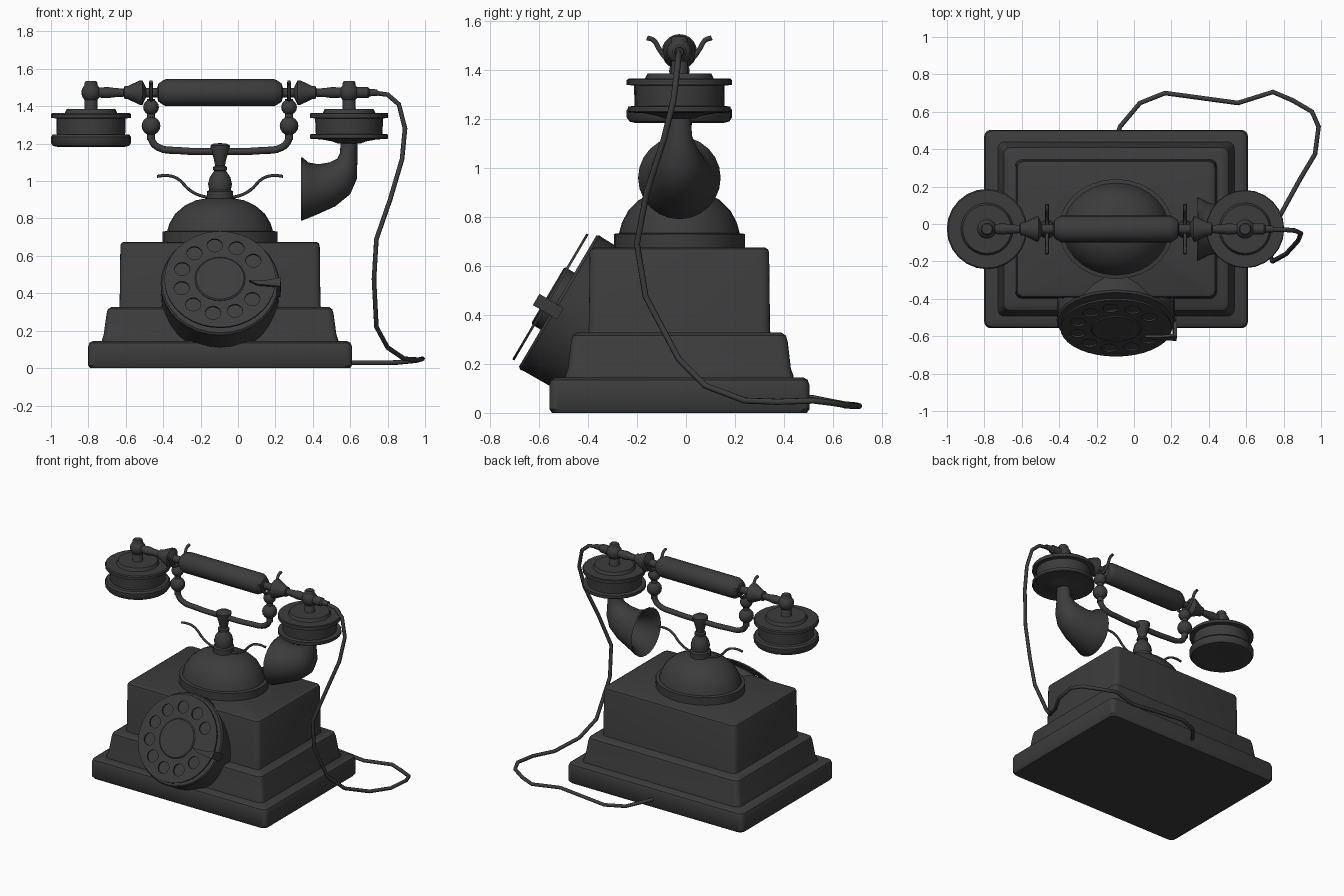
import bpy, bmesh
from math import sin, cos, pi, radians
from mathutils import Matrix, Vector

if "Cube" in bpy.data.objects:
    bpy.data.objects.remove(bpy.data.objects["Cube"])

CX, CY = -0.096, -0.027          # centre of the body
mat = bpy.data.materials.new("dark_bakelite")
mat.diffuse_color = (0.045, 0.045, 0.045, 1)
mat.use_nodes = True
mat.node_tree.nodes["Principled BSDF"].inputs["Base Color"].default_value = mat.diffuse_color


def finish(ob, angle=35):
    bpy.ops.object.select_all(action='DESELECT')
    ob.select_set(True)
    bpy.context.view_layer.objects.active = ob
    if ob.type == 'CURVE':
        bpy.ops.object.convert(target='MESH')
        ob = bpy.context.view_layer.objects.active
    ob.data.materials.clear()
    ob.data.materials.append(mat)
    bpy.ops.object.shade_smooth_by_angle(angle=radians(angle))
    return ob


def loft(name, rings, matrix=Matrix()):
    """Bridge a list of equal-length point rings and cap both ends."""
    bm = bmesh.new()
    loops = [[bm.verts.new(p) for p in ring] for ring in rings]
    n = len(loops[0])
    for a, b in zip(loops, loops[1:]):
        for i in range(n):
            j = (i + 1) % n
            bm.faces.new((a[i], a[j], b[j], b[i]))
    bm.faces.new(loops[0])
    bm.faces.new(loops[-1])
    bmesh.ops.recalc_face_normals(bm, faces=bm.faces)
    me = bpy.data.meshes.new(name)
    bm.to_mesh(me)
    bm.free()
    ob = bpy.data.objects.new(name, me)
    ob.matrix_world = matrix
    bpy.context.collection.objects.link(ob)
    return finish(ob)


def lathe(name, prof, matrix=Matrix(), n=24, sy=1.0):
    """Turn (radius, height) pairs about local z."""
    return loft(name, [[(r * cos(2 * pi * i / n), sy * r * sin(2 * pi * i / n), z)
                        for i in range(n)] for r, z in prof], matrix)


def ball(name, x, z, r):
    prof = [(r * sin(a), -r * cos(a)) for a in (pi * (k + .15) / 8.3 for k in range(9))]
    return lathe(name, prof, Matrix.Translation((x, CY, z)), 16)


def tube(name, pts, r, smooth=True):
    cu = bpy.data.curves.new(name, 'CURVE')
    cu.dimensions = '3D'
    cu.bevel_depth, cu.bevel_resolution, cu.use_fill_caps = r, 2, True
    if smooth:
        sp = cu.splines.new('BEZIER')
        sp.bezier_points.add(len(pts) - 1)
        sp.resolution_u = 4
        for bp, p in zip(sp.bezier_points, pts):
            bp.co = p
            bp.handle_left_type = bp.handle_right_type = 'AUTO'
    else:
        sp = cu.splines.new('POLY')
        sp.points.add(len(pts) - 1)
        for q, p in zip(sp.points, pts):
            q.co = (*p, 1)
    ob = bpy.data.objects.new(name, cu)
    bpy.context.collection.objects.link(ob)
    return finish(ob, 60)


def rounded_rect(hx, hy, z, r=0.035, seg=4):
    out = []
    for k, (sx, sy) in enumerate(((1, 1), (-1, 1), (-1, -1), (1, -1))):
        for i in range(seg + 1):
            a = pi / 2 * (k + i / seg)
            out.append((sx * (hx - r) + r * cos(a), sy * (hy - r) + r * sin(a), z))
    return out


# Stepped body
at_body = Matrix.Translation((CX, CY, 0))
tiers = {
    "base_plinth": [(.695, .52, 0), (.705, .53, .015), (.705, .53, .115), (.698, .523, .135),
                    (.68, .505, .145)],
    "middle_tier": [(.632, .466, .12), (.632, .466, .15), (.622, .455, .18), (.607, .442, .29),
                    (.60, .435, .315), (.58, .415, .328)],
    "upper_box": [(.545, .378, .3), (.537, .37, .335), (.533, .366, .655), (.528, .361, .668),
                  (.515, .348, .675)]}
for name, prof in tiers.items():
    loft(name, [rounded_rect(*p) for p in prof], at_body)

# Oval dome and its pedestal
lathe("dome", [(.307, .66), (.307, .73), (.283, .733), (.27, .775), (.24, .825), (.19, .868),
               (.13, .897), (.06, .91), (.002, .912)], at_body, 28, .87)
lathe("pedestal", [(.07, .89), (.07, .945), (.058, .952), (.064, .985), (.055, 1.02), (.032, 1.055),
                   (.038, 1.06), (.038, 1.075), (.026, 1.082), (.034, 1.12), (.052, 1.18),
                   (.052, 1.19), (.035, 1.20), (.002, 1.203)], at_body, 16)
half = [(.337, 1.025), (.29, 1.03), (.23, 1.015), (.16, .95), (.09, .918)]
tube("wire_ornament", [(CX - d, CY, z) for d, z in half] + [(CX, CY, .912)] +
     [(CX + d, CY, z) for d, z in reversed(half)], .008)

# Cradle: U-shaped arm, balls and forks
half = [(.369, 1.28), (.366, 1.22), (.33, 1.18), (.22, 1.163)]
tube("cradle_arm", [(CX - d, CY, z) for d, z in half] + [(CX, CY, 1.158)] +
     [(CX + d, CY, z) for d, z in reversed(half)], .019)
prong = [(.132, 1.53), (.105, 1.52), (.083, 1.485), (.05, 1.445)]
for side, s in (("left", -1), ("right", 1)):
    x = CX + s * .369
    ball("cradle_lower_ball_" + side, x, 1.295, .05)
    ball("cradle_upper_ball_" + side, x, 1.395, .042)
    lathe("cradle_pin_" + side, [(.022, 1.22), (.022, 1.44)], Matrix.Translation((x, CY, 0)), 12)
    tube("cradle_fork_" + side, [(x, CY - d, z) for d, z in prong] + [(x, CY, 1.432)] +
         [(x, CY + d, z) for d, z in reversed(prong)], .010)

# Handset bar turned about x
half = [(.072, .29), (.066, .304), (.048, .33), (.025, .336), (.025, .395), (.066, .415),
        (.066, .428), (.034, .495), (.034, .51), (.022, .515), (.024, .56), (.03, .6), (.024, .69)]
axis_x = Matrix.Translation((CX, CY, 1.473)) @ Matrix.Rotation(pi / 2, 4, 'Y')
lathe("handset_bar", [(r, -h) for r, h in reversed(half)] + half, axis_x, 20)
for side, s in (("left", -1), ("right", 1)):
    x = CX + s * .69
    ball("handset_ball_" + side, x, 1.473, .052)
    lathe("ball_post_" + side, [(.045, 1.37), (.034, 1.39), (.034, 1.525), (.028, 1.535)],
          Matrix.Translation((x, CY, 0)), 14)
lathe("cord_socket", [(.03, .69), (.03, .79), (.02, .80), (.017, .842)], axis_x, 12)

# Receiver and transmitter capsules
lathe("receiver", [(.13, 1.385), (.14, 1.363), (.208, 1.363), (.215, 1.357), (.215, 1.338),
                   (.185, 1.335), (.183, 1.25), (.205, 1.248), (.215, 1.235), (.215, 1.205),
                   (.203, 1.188), (.18, 1.183), (.12, 1.19), (.002, 1.195)],
      Matrix.Translation((CX - .69, CY, 0)))
lathe("transmitter", [(.13, 1.385), (.14, 1.365), (.205, 1.365), (.209, 1.36), (.209, 1.338),
                      (.182, 1.335), (.178, 1.252), (.209, 1.25), (.209, 1.23), (.203, 1.225),
                      (.15, 1.223), (.09, 1.212), (.06, 1.2), (.002, 1.2)],
      Matrix.Translation((CX + .69, CY, 0)))

# Mouth horn: pairs of inner and outer outline points, folding back inside the bell
horn = [(.548, 1.225, .638, 1.225), (.546, 1.15, .638, 1.10), (.53, 1.12, .635, 1.01),
        (.49, 1.10, .60, .93), (.43, 1.09, .52, .865), (.375, 1.10, .42, .82),
        (.345, 1.127, .345, .79), (.338, 1.127, .338, .79), (.375, 1.08, .385, .835),
        (.44, 1.06, .46, .87), (.50, 1.06, .54, .93), (.55, 1.07, .575, 1.03)]
rings = []
for xa, za, xb, zb in horn:
    c = Vector(((xa + xb) / 2, CY, (za + zb) / 2))
    p = Vector((xb, CY, zb)) - c
    q = Vector((0, p.length, 0))
    rings.append([c + p * cos(2 * pi * i / 24) + q * sin(2 * pi * i / 24) for i in range(24)])
loft("mouth_horn", rings)

# Tilted dial: local x right, y up the face, z outward
dial = Matrix(((1, 0, 0, CX), (0, .508, -.861, -.553), (0, .861, .508, .473), (0, 0, 0, 1)))
lathe("dial_housing", [(.312, -.33), (.316, -.06), (.318, -.045), (.31, -.034), (.002, -.034)],
      dial, 32)
lathe("dial_spindle", [(.135, -.04), (.135, .008), (.128, .013), (.002, .013)], dial, 28)
cu = bpy.data.curves.new("finger_wheel", 'CURVE')
cu.dimensions, cu.fill_mode, cu.extrude = '2D', 'BOTH', .005


def circle(cx, cy, r, n):
    sp = cu.splines.new('POLY')
    sp.points.add(n - 1)
    sp.use_cyclic_u = True
    for i, pt in enumerate(sp.points):
        pt.co = (cx + r * cos(2 * pi * i / n), cy + r * sin(2 * pi * i / n), 0, 1)


circle(0, 0, .298, 36)
for i in range(10):
    a = radians(33 + 32.4 * i)
    circle(.212 * cos(a), .212 * sin(a), .041, 16)
wheel = bpy.data.objects.new("finger_wheel", cu)
wheel.matrix_world = dial
bpy.context.collection.objects.link(wheel)
finish(wheel)

# Finger stop: tapered plate over the wheel with a foot on the housing rim
tip = [(.155, -.03), (.20, -.055), (.315, -.065), (.325, -.012), (.24, -.03)]
loft("finger_stop", [[(x, y, z) for x, y in tip] for z in (.03, .045)], dial)
foot = [(.302, -.065), (.322, -.065), (.327, -.012), (.307, -.012)]
loft("finger_stop_foot", [[(x, y, z) for x, y in foot] for z in (-.07, .045)], dial)

# Cord from the handset down and round to the back of the base
tube("cord", [(.72, -.03, 1.473), (.80, -.03, 1.462), (.86, -.035, 1.41), (.893, -.05, 1.28),
              (.877, -.09, 1.117), (.813, -.16, .9), (.74, -.2, .69), (.727, -.165, .475),
              (.74, -.03, .22), (.80, .08, .11), (.888, .24, .05), (.968, .374, .045),
              (.987, .52, .05), (.952, .6, .04), (.85, .66, .03), (.743, .706, .028),
              (.556, .647, .03), (.166, .70, .03), (.032, .647, .035), (-.075, .52, .06),
              (-.09, .47, .065)], .0125, False)
